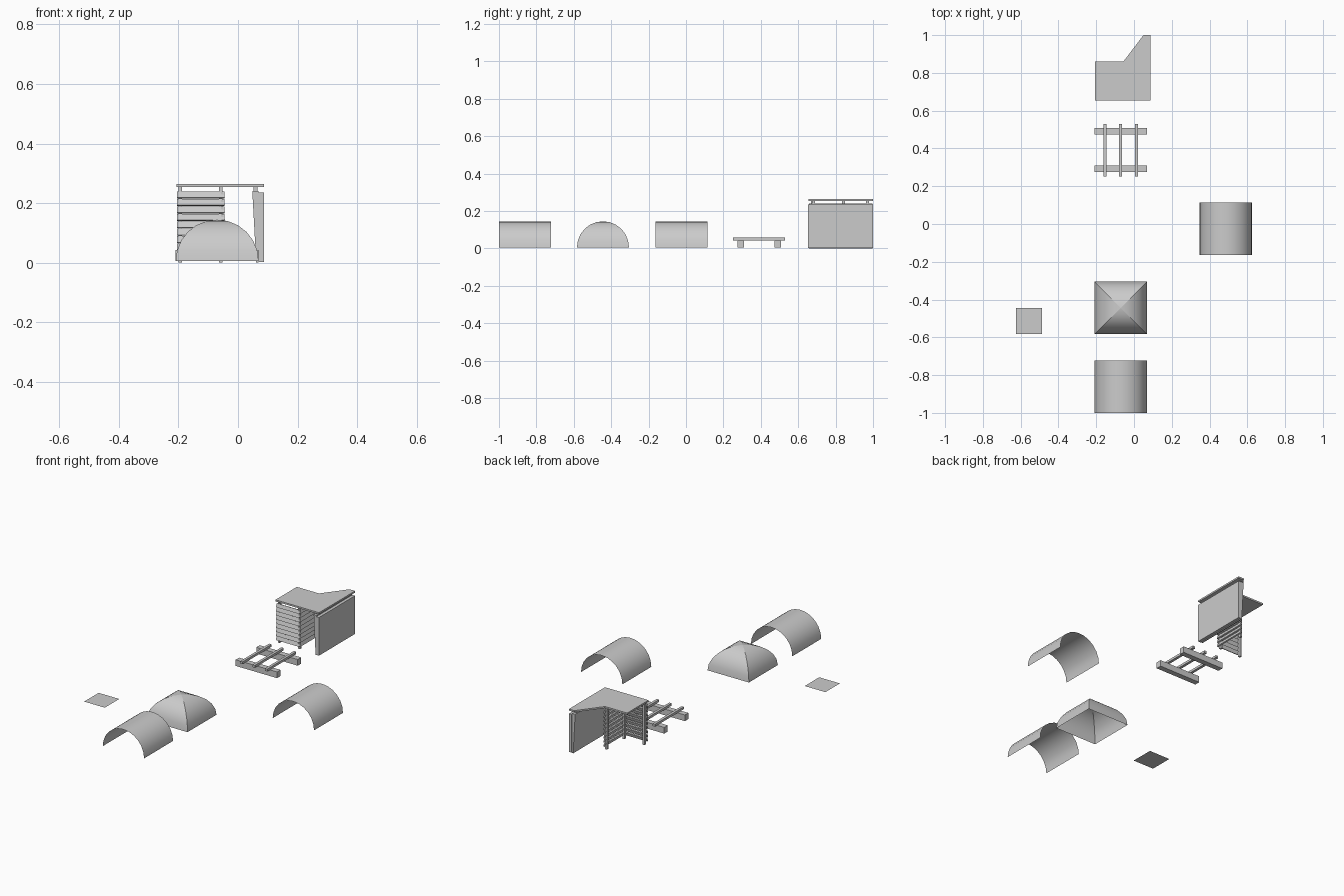
import bpy, bmesh, math
from mathutils import Matrix

if "Cube" in bpy.data.objects:
    bpy.data.objects.remove(bpy.data.objects["Cube"])

R, BASE, SEG = 0.139, 0.0055, 12


def finish(name, bm, smooth=False):
    me = bpy.data.meshes.new(name)
    bm.to_mesh(me)
    bm.free()
    for p in me.polygons:
        p.use_smooth = smooth
    ob = bpy.data.objects.new(name, me)
    bpy.context.collection.objects.link(ob)
    return ob


def add_box(bm, x, y, z, tilt=0.0, axis='X'):
    """Box from (min, max) ranges, optionally tilted around its centre."""
    c = [(a + b) / 2 for a, b in (x, y, z)]
    s = [b - a for a, b in (x, y, z)]
    m = Matrix.Translation(c) @ Matrix.Rotation(tilt, 4, axis) @ Matrix.Diagonal((*s, 1))
    bmesh.ops.create_cube(bm, size=1, matrix=m)


def prism(name, pts, to_low, to_high):
    """Closed prism between two mapped copies of a 2D outline."""
    bm = bmesh.new()
    low = [bm.verts.new(to_low(*p)) for p in pts]
    high = [bm.verts.new(to_high(*p)) for p in pts]
    bm.faces.new(low)
    bm.faces.new(high)
    n = len(pts)
    for i in range(n):
        bm.faces.new((low[i], low[(i + 1) % n], high[(i + 1) % n], high[i]))
    bmesh.ops.recalc_face_normals(bm, faces=bm.faces)
    return finish(name, bm)


def barrel_vault(name, cx, cy):
    """Open half-cylinder sheet running along y."""
    bm = bmesh.new()
    rows = []
    for i in range(SEG + 1):
        a = math.pi * i / SEG
        x, z = cx + R * math.cos(a), BASE + R * math.sin(a)
        rows.append([bm.verts.new((x, cy + s * R, z)) for s in (-1, 1)])
    for a, b in zip(rows, rows[1:]):
        bm.faces.new((a[0], b[0], b[1], a[1]))
    bmesh.ops.recalc_face_normals(bm, faces=bm.faces)
    if sum(f.normal.z for f in bm.faces) < 0:
        bmesh.ops.reverse_faces(bm, faces=bm.faces)
    return finish(name, bm, True)


# Two tunnel-shaped awnings
barrel_vault("front_barrel_awning", -0.07, -0.861)
barrel_vault("right_barrel_awning", 0.487, -0.025)

# Square domed awning: four curved sides, unwelded so the hips stay crisp
bm = bmesh.new()
half = SEG // 2
for q in range(4):
    rot = Matrix.Translation((-0.07, -0.444, BASE)) @ Matrix.Rotation(q * math.pi / 2, 4, 'Z')
    rows = []
    for i in range(half):
        a = math.pi / 2 * i / half
        h, z = R * math.cos(a), R * math.sin(a)
        rows.append([bm.verts.new(rot @ Matrix.Translation((s * h, -h, z)).to_translation())
                     for s in (-1, 1)])
    top = bm.verts.new(rot @ Matrix.Translation((0, 0, R)).to_translation())
    for a, b in zip(rows, rows[1:]):
        bm.faces.new((a[0], a[1], b[1], b[0]))
    bm.faces.new((rows[-1][0], rows[-1][1], top))
finish("domed_awning", bm, True)

# Flat square sheet
bm = bmesh.new()
bmesh.ops.create_grid(bm, x_segments=1, y_segments=1, size=R / 2,
                      matrix=Matrix.Translation((-0.5565, -0.5135, BASE)))
finish("flat_sheet", bm)

# Pergola: two beams carrying three rails
bm = bmesh.new()
for y in (0.293, 0.491):
    add_box(bm, (-0.209, 0.069), (y - 0.0165, y + 0.0165), (BASE, 0.043))
finish("pergola_beams", bm)
bm = bmesh.new()
for x in (-0.153, -0.071, 0.013):
    add_box(bm, (x - 0.008, x + 0.008), (0.251, 0.529), (0.043, 0.057))
finish("pergola_rails", bm)

# Shelter roof with its slanted inner corner
outline = [(-0.206, 0.654), (0.087, 0.654), (0.087, 1.0), (0.05, 1.0),
           (-0.057, 0.859), (-0.206, 0.859)]
prism("shelter_roof", outline, lambda x, y: (x, y, 0.254), lambda x, y: (x, y, 0.264))

# Shelter posts
bm = bmesh.new()
for x, y in ((-0.194, 0.676), (-0.058, 0.676), (-0.058, 0.843)):
    add_box(bm, (x - 0.006, x + 0.006), (y - 0.008, y + 0.008), (0, 0.255))
for y in (0.682, 0.970):
    add_box(bm, (0.052, 0.066), (y - 0.008, y + 0.008), (0.2, 0.255))
finish("shelter_posts", bm)

# Louvred L-shaped wall: tilted slats on the front and inner side
bm = bmesh.new()
for i in range(9):
    z = (0.0165 + i * 0.025, 0.0385 + i * 0.025)
    add_box(bm, (-0.205, -0.046), (0.660, 0.668), z, math.radians(-20), 'X')
    add_box(bm, (-0.055, -0.047), (0.660, 0.857), z, math.radians(-20), 'Y')
finish("wall_slats", bm)

# Solid side wall: outer panel plus an inner layer tapering downwards
bm = bmesh.new()
add_box(bm, (0.069, 0.087), (0.653, 0.999), (0.003, 0.235))
finish("side_wall_panel", bm)
prism("side_wall_lining", [(0.061, 0), (0.068, 0), (0.068, 0.24), (0.048, 0.24)],
      lambda x, z: (x, 0.658, z), lambda x, z: (x, 0.996, z))
